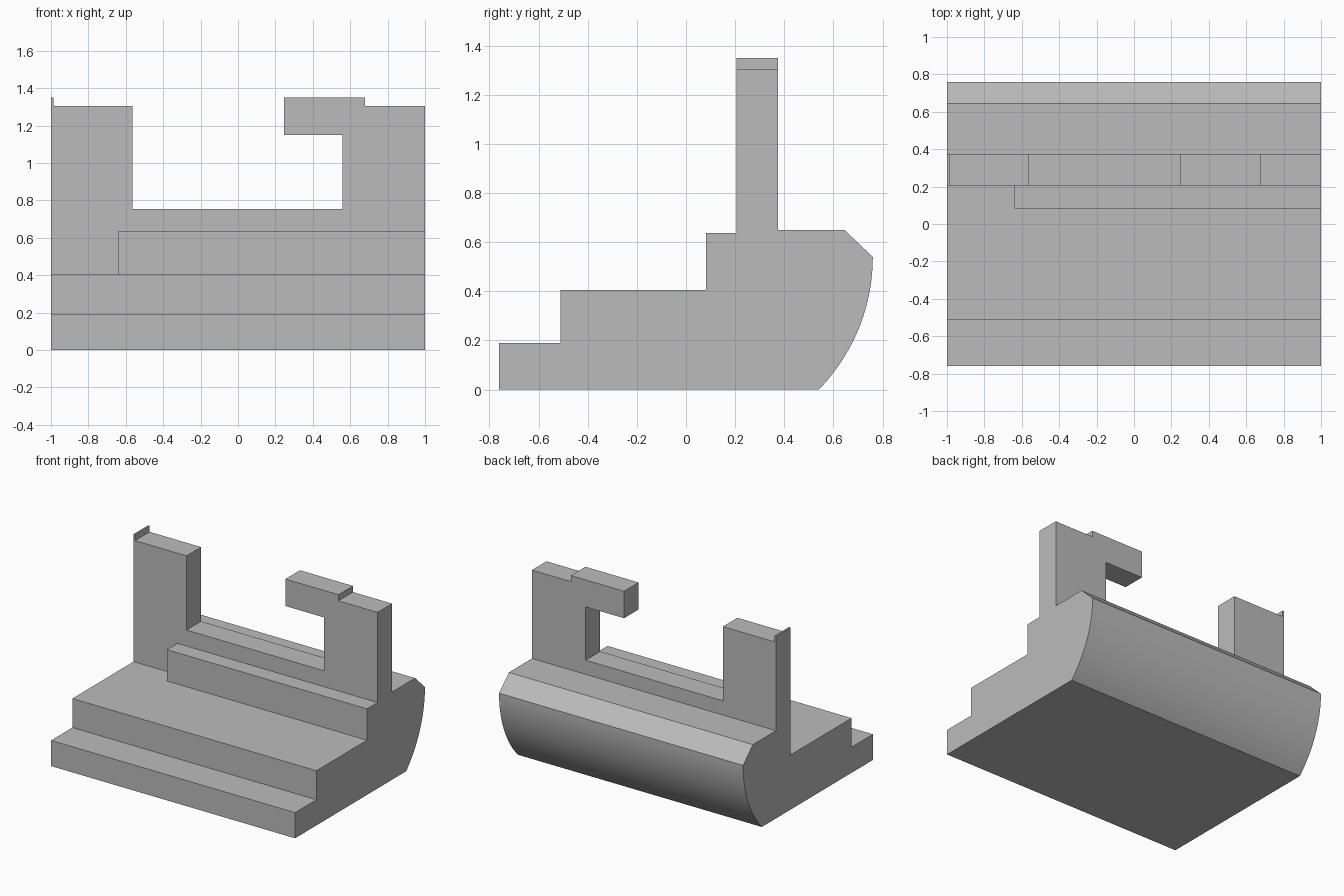
import bpy, bmesh, math
from mathutils import Vector

if "Cube" in bpy.data.objects:
    bpy.data.objects.remove(bpy.data.objects["Cube"])

grey = bpy.data.materials.new("plain grey")
grey.diffuse_color = (0.5, 0.5, 0.5, 1)
grey.use_nodes = True
grey.node_tree.nodes["Principled BSDF"].inputs["Base Color"].default_value = grey.diffuse_color


def extrude(name, outline, axis, start, end):
    """Solid from an outline: (y, z) points along x, or (x, z) points along y."""
    bm = bmesh.new()
    place = (lambda p: (start, *p)) if axis == 0 else (lambda p: (p[0], start, p[1]))
    face = bm.faces.new([bm.verts.new(place(p)) for p in outline])
    shift = Vector((0, 0, 0))
    shift[axis] = end - start
    new = bmesh.ops.extrude_face_region(bm, geom=[face])["geom"]
    bmesh.ops.translate(bm, vec=shift, verts=[g for g in new if isinstance(g, bmesh.types.BMVert)])
    bmesh.ops.recalc_face_normals(bm, faces=bm.faces)
    mesh = bpy.data.meshes.new(name)
    bm.to_mesh(mesh)
    bm.free()
    mesh.materials.append(grey)
    obj = bpy.data.objects.new(name, mesh)
    bpy.context.collection.objects.link(obj)
    return obj


# Stepped base with a chamfered, rounded back
radius, cy, cz = 0.773, -0.013, 0.54
sweep = math.asin(cz / radius)
arc = [(cy + radius * math.cos(sweep * i / 24), cz - radius * math.sin(sweep * i / 24))
       for i in range(25)]
steps = [(-0.76, 0), (-0.76, 0.19), (-0.51, 0.19), (-0.51, 0.405),
         (0.205, 0.405), (0.205, 0.65), (0.645, 0.65)]
base = extrude("stepped_base", steps + arc, 0, -1, 1)

# Raised ledge in front of the wall
ledge = extrude("ledge", [(0.082, 0.405), (0.205, 0.405), (0.205, 0.637), (0.082, 0.637)],
                0, -0.64, 1)

# Upright wall with a post on the left and a hook on the right
wall = extrude("wall", [(-1, 0.65), (1, 0.65), (1, 1.305), (0.68, 1.305), (0.68, 1.35),
                        (0.245, 1.35), (0.245, 1.15), (0.56, 1.15), (0.56, 0.755),
                        (-0.565, 0.755), (-0.565, 1.305), (-0.987, 1.305),
                        (-0.987, 1.35), (-1, 1.35)], 1, 0.205, 0.375)

# Fuse the parts into one solid
for part in (ledge, wall):
    union = base.modifiers.new("join_" + part.name, 'BOOLEAN')
    union.operation, union.solver, union.object = 'UNION', 'EXACT', part
bpy.context.view_layer.objects.active = base
base.select_set(True)
for name in [m.name for m in base.modifiers]:
    bpy.ops.object.modifier_apply(modifier=name)
for part in (ledge, wall):
    bpy.data.objects.remove(part)

# Smooth the curved back only
bpy.ops.object.shade_smooth_by_angle(angle=math.radians(20))
